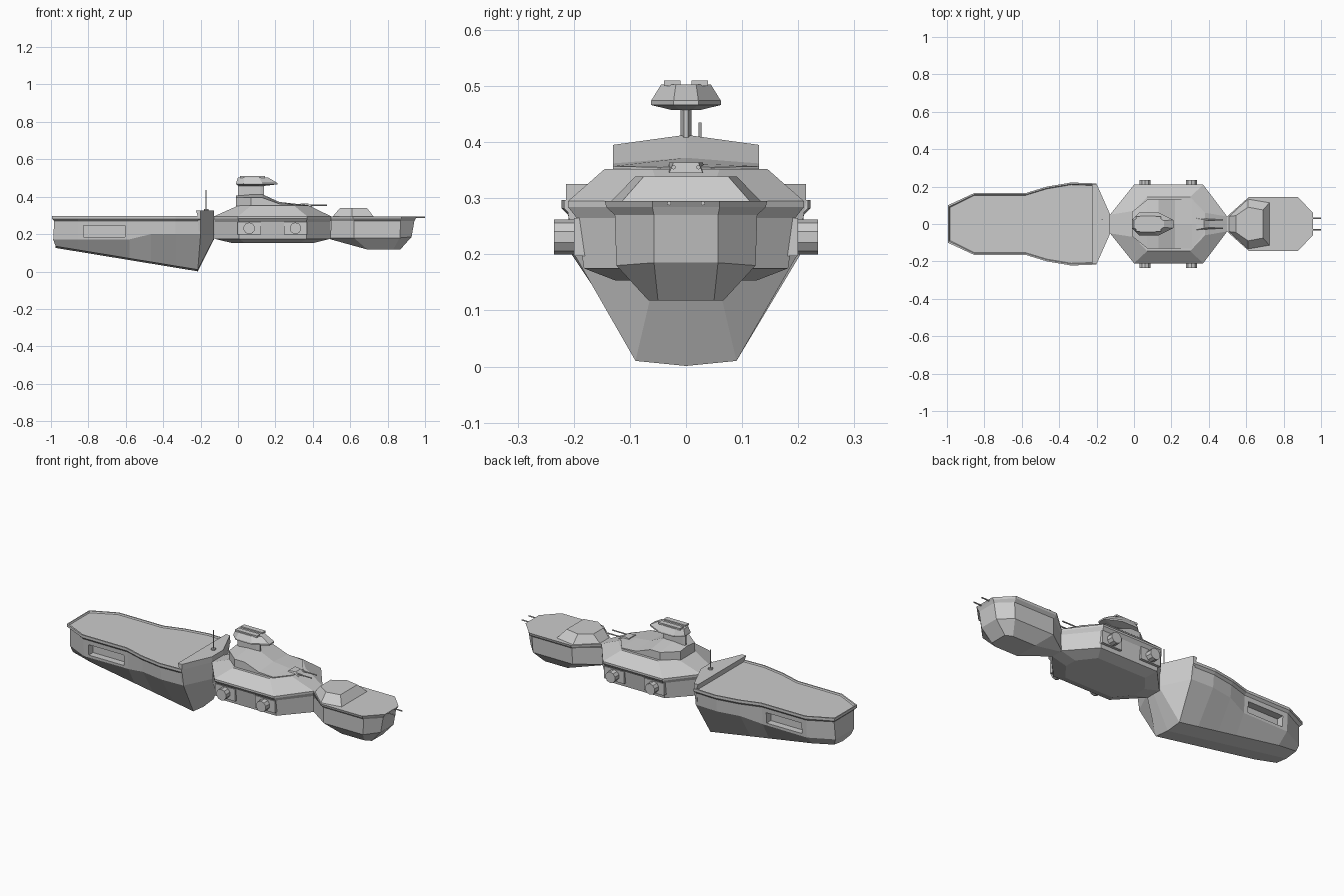
import bpy, bmesh, math
from mathutils import Matrix, Vector


def finish(name, bm):
    bmesh.ops.remove_doubles(bm, verts=bm.verts, dist=1e-4)
    bmesh.ops.recalc_face_normals(bm, faces=bm.faces)
    me = bpy.data.meshes.new(name)
    bm.to_mesh(me)
    bm.free()
    ob = bpy.data.objects.new(name, me)
    bpy.context.collection.objects.link(ob)
    return ob


def stack(name, rings):
    """Skin a stack of rings; each ring is a half outline mirrored across y."""
    bm = bmesh.new()
    loops = []
    for half in rings:
        pts = half + [(x, -y, z) for x, y, z in reversed(half)]
        loops.append([bm.verts.new(p) for p in pts])
    n = len(loops[0])
    for a, b in zip(loops, loops[1:]):
        for i in range(n):
            j = (i + 1) % n
            bm.faces.new((a[i], a[j], b[j], b[i]))
    for lp in (loops[0], loops[-1]):
        for i in range(n // 2 - 1):
            bm.faces.new((lp[i], lp[i + 1], lp[n - 2 - i], lp[n - 1 - i]))
    return finish(name, bm)


def level(z, half):
    return [(x, y, z) for x, y in half]


def box(name, lo, hi):
    bm = bmesh.new()
    lo, hi = Vector(lo), Vector(hi)
    m = Matrix.Translation((lo + hi) / 2) @ Matrix.Diagonal((*(hi - lo), 1))
    bmesh.ops.create_cube(bm, size=1, matrix=m)
    return finish(name, bm)


def rod(name, a, b, r, sides=8):
    bm = bmesh.new()
    a, b = Vector(a), Vector(b)
    d = b - a
    m = Matrix.Translation((a + b) / 2) @ d.to_track_quat('Z', 'Y').to_matrix().to_4x4()
    bmesh.ops.create_cone(bm, cap_ends=True, segments=sides, radius1=r, radius2=r,
                          depth=d.length, matrix=m)
    return finish(name, bm)


# Stern hull: deck, overhanging rim, wall, knuckle line, sloping bottom, keel
sx = [-.995, -.855, -.58, -.465, -.335, -.20]
rim = [.10, .165, .165, .20, .222, .217]


def ring(z, inset, end=0):
    return [(x + (end if i == 0 else 0), y - inset, z)
            for i, (x, y) in enumerate(zip(sx, rim))]


bx = [-.975, -.85, -.58, -.465, -.335, -.215]
by = [.075, .09, .09, .09, .09, .09]
bz = [.135 - .125 * (x + .975) / .76 for x in bx]
knuckle = [(x, y - .018, z) for x, y, z in
           zip([-.988] + sx[1:], rim, [.17, .17, .172, .20, .20, .20])]
hull = stack("stern_hull", [
    ring(.290, .012, .01), ring(.297, .008, .006), ring(.297, 0), ring(.282, 0),
    ring(.270, .012, .012), knuckle,
    list(zip(bx, by, bz)),
    [(x, 0, z - .009) for x, z in zip(bx, bz)]])

# Recessed side bays
for s in (-1, 1):
    cut = box("bay_cutter", (-.825, min(s * .11, s * .3), .185),
              (-.605, max(s * .11, s * .3), .245))
    cut.hide_render = True
    mod = hull.modifiers.new("bay", 'BOOLEAN')
    mod.operation = 'DIFFERENCE'
    mod.solver = 'EXACT'
    mod.object = cut
    bpy.context.view_layer.objects.active = hull
    bpy.ops.object.modifier_apply(modifier=mod.name)
    bpy.data.objects.remove(cut)

# Raised bulkhead tapering into the neck
stack("bulkhead", [
    level(.325, [(-.225, .214), (-.2, .214), (-.127, .05)]),
    [(-.215, .214, .295), (-.2, .214, .295), (-.127, .05, .295)],
    [(-.21, .198, .2), (-.2, .198, .2), (-.127, .05, .2)],
    [(-.22, .09, .01), (-.215, .09, .01), (-.127, .05, .18)],
    [(-.22, 0, .001), (-.215, 0, .001), (-.127, 0, .175)]])
rod("mast_base", (-.17, .025, .32), (-.17, .025, .333), .012)
rod("mast", (-.17, .025, .33), (-.17, .025, .435), .003, 6)

# Middle hull: sloped deck, rim, wall, chamfered belly
stack("middle_hull", [
    level(.352, [(0, .07), (.07, .145), (.30, .145), (.38, .06)]),
    level(.295, [(-.128, .05), (0, .21), (.37, .21), (.498, .04)]),
    level(.284, [(-.128, .05), (0, .21), (.37, .21), (.498, .04)]),
    level(.265, [(-.125, .045), (.005, .195), (.365, .195), (.495, .035)]),
    level(.175, [(-.125, .045), (.005, .182), (.365, .182), (.495, .035)]),
    level(.153, [(-.035, .04), (.035, .125), (.335, .125), (.405, .035)])])

# Side thrusters in housings
for s in (-1, 1):
    for x in (.06, .307):
        box("thruster_housing", (x - .062, min(s * .15, s * .2), .197),
            (x + .062, max(s * .15, s * .2), .265))
        rod("thruster", (x, s * .18, .231), (x, s * .235, .231), .031, 10)

# Superstructure: skirt wall and folded roof that drops toward the bow
so = [(-.01, .065), (.07, .13), (.13, .13), (.22, .13), (.31, .13), (.375, .045)]
stack("superstructure", [
    level(.345, so),
    [(x, y, z) for (x, y), z in zip(so, [.397, .395, .395, .362, .357, .355])],
    [(x, 0, z) for (x, y), z in zip(so, [.405, .413, .413, .372, .362, .357])]])

# Forward gun mount and its barrels
stack("gun_mount", [
    level(.345, [(.33, .035), (.40, .03)]),
    level(.364, [(.335, .03), (.375, .022)])])
for s in (-1, 1):
    rod("deck_barrel", (.36, s * .022, .355), (.475, s * .022, .355), .004, 6)
    rod("bow_barrel", (.90, s * .03, .291), (1.0, s * .03, .291), .004, 6)

# Tower neck and bridge head
stack("tower_neck", [
    level(.395, [(0, .006), (.015, .010), (.12, .010), (.14, .004)]),
    level(.462, [(0, .006), (.015, .010), (.12, .010), (.14, .004)])])
stack("bridge_head", [
    level(.457, [(.005, .012), (.03, .025), (.11, .025), (.135, .01)]),
    level(.466, [(-.01, .025), (.03, .062), (.13, .062), (.21, .022)]),
    level(.474, [(-.01, .025), (.03, .062), (.13, .062), (.21, .022)]),
    level(.503, [(.0, .02), (.035, .044), (.11, .044), (.16, .018)])])
for s in (-1, 1):
    box("bridge_fin", (.01, min(s * .01, s * .039), .50),
        (.145, max(s * .01, s * .039), .51))

# Bow hull: rim, wall, knuckle, raked belly
stack("bow_hull", [
    level(.295, [(.497, .04), (.615, .145), (.875, .145), (.957, .06)]),
    level(.284, [(.497, .04), (.615, .142), (.875, .142), (.950, .06)]),
    level(.270, [(.497, .036), (.62, .127), (.87, .127), (.943, .057)]),
    [(.495, .036, .178), (.62, .124, .18), (.865, .124, .18), (.928, .057, .185)],
    [(.495, .03, .172), (.69, .067, .118), (.83, .067, .118), (.868, .05, .118)]])

# Bow cabin
stack("bow_cabin", [
    level(.29, [(.503, .04), (.61, .138), (.728, .118)]),
    level(.339, [(.545, .045), (.61, .09), (.69, .075)])])
